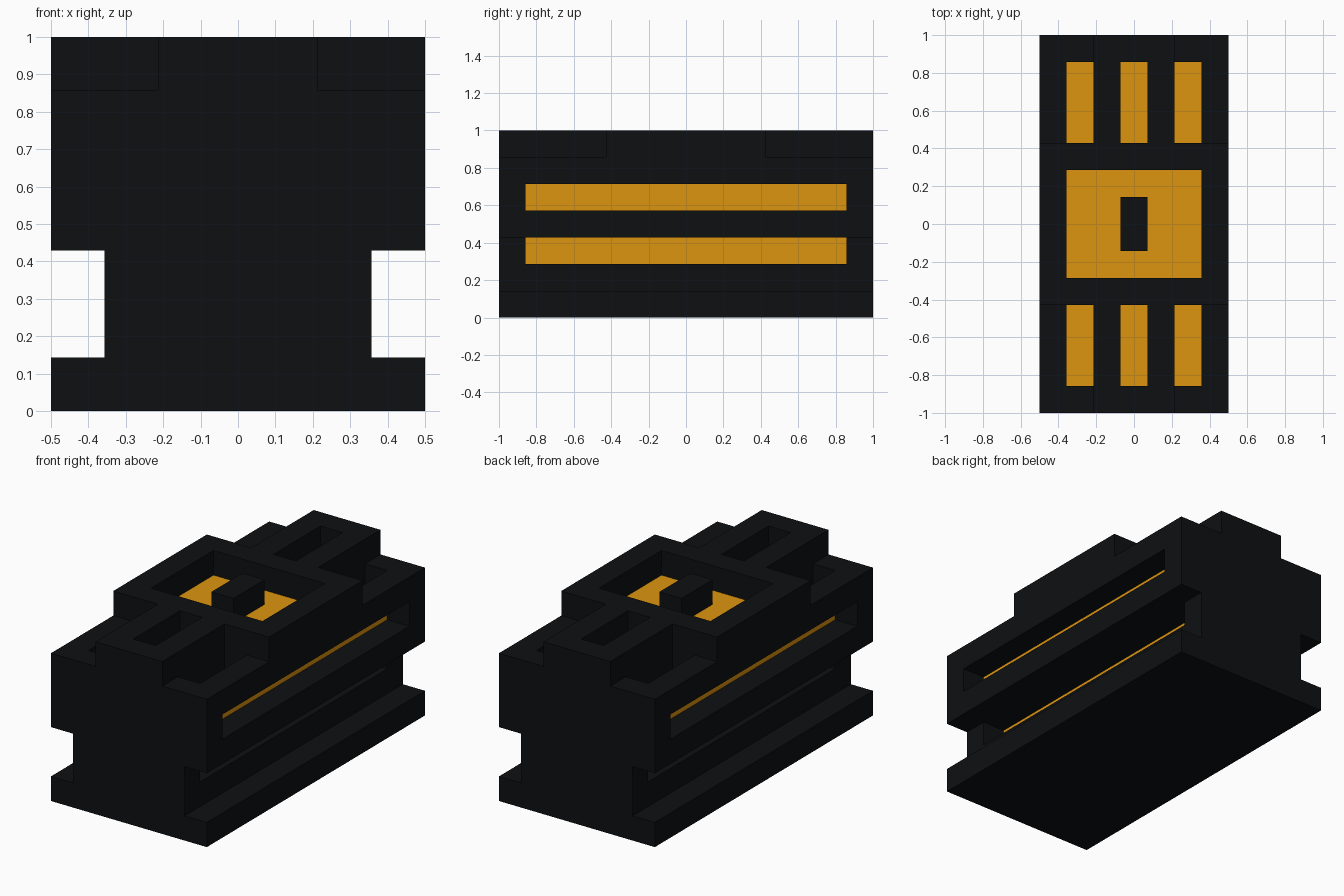
import bpy, bmesh, math
from itertools import product
from mathutils import Vector

if "Cube" in bpy.data.objects:
    bpy.data.objects.remove(bpy.data.objects["Cube"])

U = 1 / 7                                   # module: body is 7 x 14 x 7 units
ORIGIN = Vector((3.5, 7, 0))


def material(name, rgb):
    m = bpy.data.materials.new(name)
    m.diffuse_color = (*rgb, 1)
    m.use_nodes = True
    m.node_tree.nodes["Principled BSDF"].inputs["Base Color"].default_value = m.diffuse_color
    return m


black = material("black_shell", (0.004, 0.005, 0.006))
orange = material("orange_glow", (0.73, 0.30, 0.005))


def block(lo, hi):
    return set(product(*(range(a, b) for a, b in zip(lo, hi))))


# Housing: base flange, recessed waist, upper body, raised cross on top
solid = (block((0, 0, 0), (7, 14, 1)) | block((1, 0, 1), (6, 14, 3))
         | block((0, 0, 3), (7, 14, 6)) | block((2, 0, 6), (5, 14, 7))
         | block((0, 4, 6), (7, 10, 7)))

# Recesses: name -> (cells, direction the glowing floor faces)
UP = (0, 0, 1)
recesses = {"centre_ring_light":
            (block((1, 5, 6), (6, 9, 7)) - block((3, 6, 6), (4, 8, 7)), UP)}
for end, y in (("front", 1), ("back", 10)):
    for part, x, z in (("left", 1, 5), ("middle", 3, 6), ("right", 5, 5)):
        recesses[f"{end}_{part}_slot_light"] = (block((x, y, z), (x + 1, y + 3, z + 1)), UP)
for side, s in (("left", -1), ("right", 1)):
    for part, depth, z in (("upper", 0, 4), ("lower", 1, 2)):
        x = 6 - depth if s > 0 else depth
        recesses[f"{side}_{part}_side_light"] = (block((x, 1, z), (x + 1, 13, z + 1)), (s, 0, 0))

glow = {}
for name, (cells, facing) in recesses.items():
    solid -= cells
    for c in cells:
        glow[c, facing] = name

# Collect the exposed surface squares of each part
parts = {}
for c in solid:
    for axis, s in product(range(3), (-1, 1)):
        d = tuple(s if i == axis else 0 for i in range(3))
        n = tuple(a + b for a, b in zip(c, d))
        if n not in solid:
            u, v = Vector((0, 0, 0)), Vector((0, 0, 0))
            u[(axis + 1) % 3] = v[(axis + 2) % 3] = 0.5
            mid = Vector(c) + Vector((0.5, 0.5, 0.5)) + Vector(d) / 2
            quad = [mid - u - v, mid + u - v, mid + u + v, mid - u + v]
            parts.setdefault(glow.get((n, d), "housing"), []).append(quad[::s])

# Merge the squares into clean flat faces, one object per part
for name, quads in parts.items():
    bm = bmesh.new()
    for q in quads:
        bm.faces.new([bm.verts.new((p - ORIGIN) * U) for p in q])
    bmesh.ops.remove_doubles(bm, verts=bm.verts[:], dist=1e-4)
    bmesh.ops.dissolve_limit(bm, angle_limit=math.radians(1), verts=bm.verts[:],
                             edges=bm.edges[:], delimit={'NORMAL'})
    mesh = bpy.data.meshes.new(name)
    bm.to_mesh(mesh)
    bm.free()
    mesh.materials.append(black if name == "housing" else orange)
    bpy.context.collection.objects.link(bpy.data.objects.new(name, mesh))
